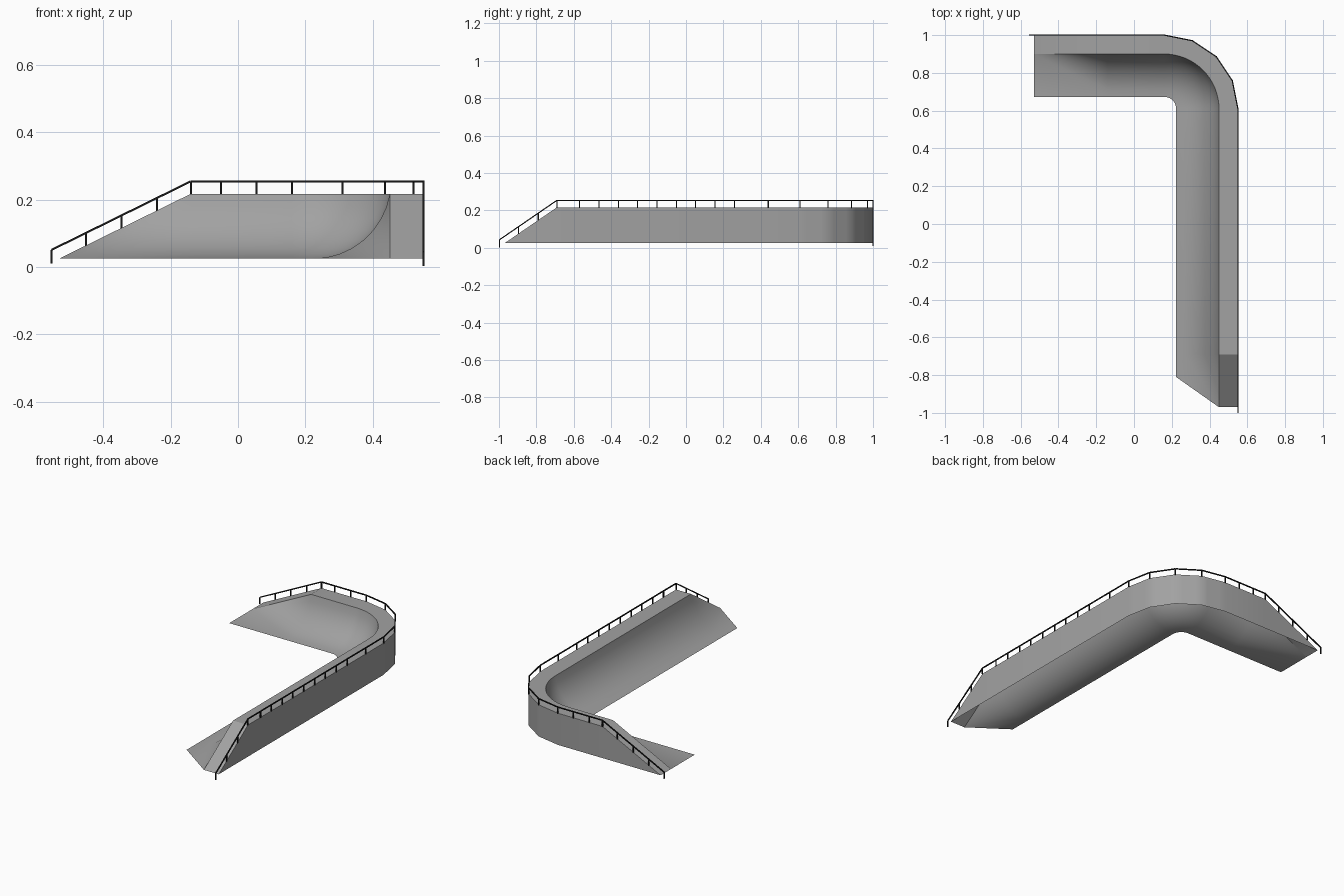
import bpy, bmesh, math
from mathutils import Vector

if "Cube" in bpy.data.objects:
    bpy.data.objects.remove(bpy.data.objects["Cube"])

def material(name, v):
    m = bpy.data.materials.new(name)
    m.diffuse_color = (v, v, v, 1)
    m.use_nodes = True
    m.node_tree.nodes["Principled BSDF"].inputs["Base Color"].default_value = m.diffuse_color
    return m

GREY = material("concrete grey", 0.36)
BLACK = material("rail black", 0.01)

CX, CY = 0.16, 0.61            # centre of the corner bend
LOW, TOP = 0.025, 0.217        # base and deck heights
R_IN, R_LIP, R_OUT = 0.063, 0.29, 0.39
X0, X1 = -0.14, -0.53          # start and foot of the slope on the back arm
Y0, Y1 = -0.69, -0.97          # start and foot of the slope on the side arm

def outer_radius(a):
    # outer edge is a four-sided bend
    step = math.pi / 8
    return R_OUT * math.cos(step / 2) / math.cos((a % step) - step / 2)

# stations along the L: centre point, outward direction, outer radius
stations = [(X0, CY, 0, 1, R_OUT)]
for i in range(17):
    a = i * math.pi / 32
    stations.append((CX, CY, math.sin(a), math.cos(a), outer_radius(a)))
stations.append((CX, Y0, 1, 0, R_OUT))

# curved riding profile
w, h = R_LIP - R_IN, TOP - LOW
R = (w * w + h * h) / (2 * h)
end = math.asin(w / R)
N = 8
curve = [(R_IN + R * math.sin(end * i / N), LOW + R * (1 - math.cos(end * i / N))) for i in range(N + 1)]

def finish(bm, name, mat, smooth):
    me = bpy.data.meshes.new(name)
    bm.to_mesh(me)
    bm.free()
    me.materials.append(mat)
    ob = bpy.data.objects.new(name, me)
    bpy.context.collection.objects.link(ob)
    if smooth:
        bpy.ops.object.select_all(action='DESELECT')
        ob.select_set(True)
        bpy.context.view_layer.objects.active = ob
        bpy.ops.object.shade_smooth_by_angle(angle=math.radians(30))
    return ob

# ramp shell: curve, deck and outer wall swept along the L, open underneath
bm = bmesh.new()
rows = []
for (px, py, dx, dy, ro) in stations:
    prof = curve + [(ro, TOP), (ro, LOW)]
    rows.append([bm.verts.new((px + dx * r, py + dy * r, z)) for r, z in prof])
for a, b in zip(rows, rows[1:]):
    for i in range(len(a) - 1):
        bm.faces.new((a[i], b[i], b[i + 1], a[i + 1]))

def ramp_end(row, inner, apex, foot, flip):
    inner, apex, foot = [bm.verts.new((*p, LOW)) for p in (inner, apex, foot)]
    faces = [(inner, row[0], apex)]                                  # flat toe
    faces += [(row[i], row[i + 1], apex) for i in range(N)]          # fan
    faces += [(row[N], row[N + 1], foot, apex), (row[N + 1], row[N + 2], foot)]
    for f in faces:
        bm.faces.new(f[::-1] if flip else f)

ramp_end(rows[0], (X1, CY + R_IN), (X1, CY + R_LIP), (X1, CY + R_OUT), False)
ramp_end(rows[-1], (CX + R_IN, -0.81), (CX + R_LIP, Y1), (CX + R_OUT, Y1), True)
bm.normal_update()
up = sum(f.normal.z * f.calc_area() for f in bm.faces)
if up < 0:
    bmesh.ops.reverse_faces(bm, faces=bm.faces[:])
finish(bm, "corner_ramp", GREY, True)

# railing
def bar(bm, a, b, t):
    a, b = Vector(a), Vector(b)
    d = b - a
    m = bmesh.ops.create_cube(bm, size=1)["verts"]
    q = d.to_track_quat('Z', 'Y')
    for v in m:
        v.co = (a + b) / 2 + q @ Vector((v.co.x * t, v.co.y * t, v.co.z * d.length))

def ground(x, y):
    # deck height, following both sloped ends
    if x < X0:
        return TOP - h * (X0 - x) / (X0 - X1)
    if y < Y0:
        return TOP - h * (Y0 - y) / (Y0 - Y1)
    return TOP

RH, E = 0.037, 0.998
bend = [(CX + R_OUT * math.sin(i * math.pi / 8), CY + R_OUT * math.cos(i * math.pi / 8)) for i in range(5)]
back = [(x, CY + R_OUT) for x in (-0.553, -0.45, -0.345, -0.24, X0, -0.05, 0.055)]
side = [(CX + R_OUT, y) for y in (0.44, 0.26, 0.155, 0.05, -0.05, -0.155, -0.26, -0.36, -0.465, -0.57, Y0, -0.79, -0.895, -E)]
posts = back + bend + side

bm = bmesh.new()
for x, y in posts:
    z = ground(x, y)
    bar(bm, (x, y, max(z - 0.003, 0)), (x, y, z + RH), 0.006)
finish(bm, "rail_posts", BLACK, False)

bm = bmesh.new()
path = [back[0], (X0, CY + R_OUT)] + bend + [(CX + R_OUT, Y0), side[-1]]
for a, b in zip(path, path[1:]):
    bar(bm, (*a, ground(*a) + RH), (*b, ground(*b) + RH), 0.006)
finish(bm, "top_rail", BLACK, False)
